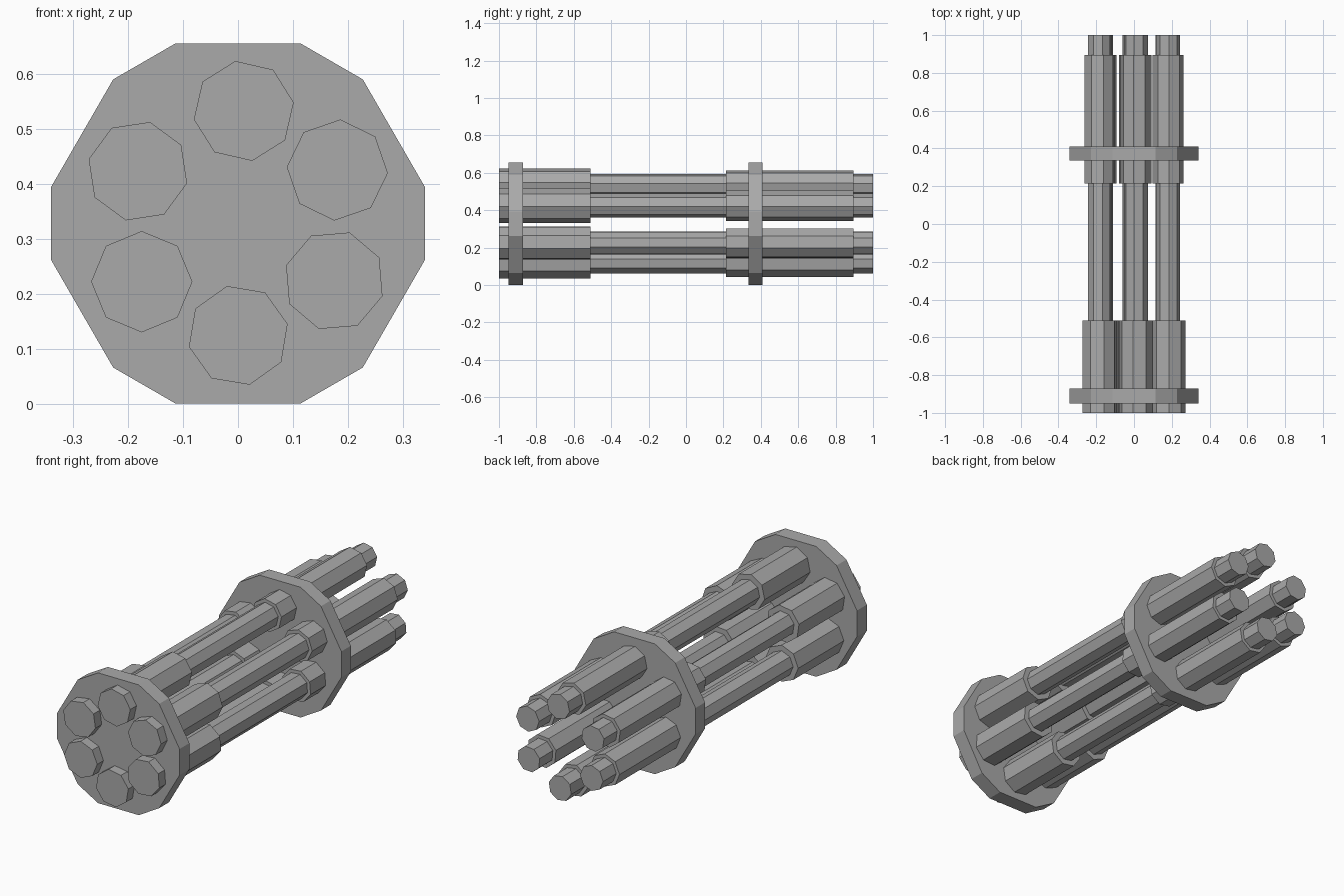
import bpy, bmesh
from math import cos, sin, radians

cube = bpy.data.objects.get("Cube")
if cube:
    bpy.data.objects.remove(cube, do_unlink=True)

grey = bpy.data.materials.new("gunmetal_grey")
grey.use_nodes = True
colour = (0.4, 0.4, 0.4, 1)
grey.diffuse_color = colour
grey.node_tree.nodes["Principled BSDF"].inputs["Base Color"].default_value = colour


def stepped_solid(name, centre, angles, profile):
    """Sweep rings of the given corner angles along y; profile is (y, radius)."""
    bm = bmesh.new()
    cx, cz = centre
    rings = [[bm.verts.new((cx + r * cos(a), y, cz + r * sin(a))) for a in angles]
             for y, r in profile]
    n = len(angles)
    for lower, upper in zip(rings, rings[1:]):
        for i in range(n):
            j = (i + 1) % n
            bm.faces.new((lower[i], lower[j], upper[j], upper[i]))
    bm.faces.new(rings[0])
    bm.faces.new(rings[-1])
    bmesh.ops.recalc_face_normals(bm, faces=bm.faces)
    mesh = bpy.data.meshes.new(name)
    bm.to_mesh(mesh)
    bm.free()
    mesh.materials.append(grey)
    obj = bpy.data.objects.new(name, mesh)
    bpy.context.collection.objects.link(obj)
    return obj


# Six octagonal barrels, each with thick front and rear sleeves and its own roll
SLEEVE, TUBE, REAR = 0.092, 0.064, 0.082
barrel_profile = [(-1, SLEEVE), (-0.51, SLEEVE), (-0.51, TUBE), (0.215, TUBE),
                  (0.215, REAR), (0.895, REAR), (0.895, TUBE), (1, TUBE)]
barrels = {
    "top": (0.0105, 0.532, 99.6),
    "upper_left": (0.1805, 0.4246, 86.6),
    "lower_left": (0.175, 0.2234, 72.3),
    "bottom": (0.0005, 0.124, 103),
    "lower_right": (-0.175, 0.2216, 90),
    "upper_right": (-0.182, 0.4225, 76.2),
}
for place, (x, z, roll) in barrels.items():
    corners = [radians(roll + 45 * i) for i in range(8)]
    stepped_solid(f"barrel_{place}", (x, z), corners, barrel_profile)

# Two clamp plates: hexagons with cut corners
plate_corners = [radians(90 + 60 * k + s * 19.1) for k in range(6) for s in (-1, 1)]
for name, y0, y1 in (("front_plate", -0.95, -0.872), ("rear_plate", 0.335, 0.41)):
    stepped_solid(name, (0, 0.3275), plate_corners, [(y0, 0.3465), (y1, 0.3465)])
